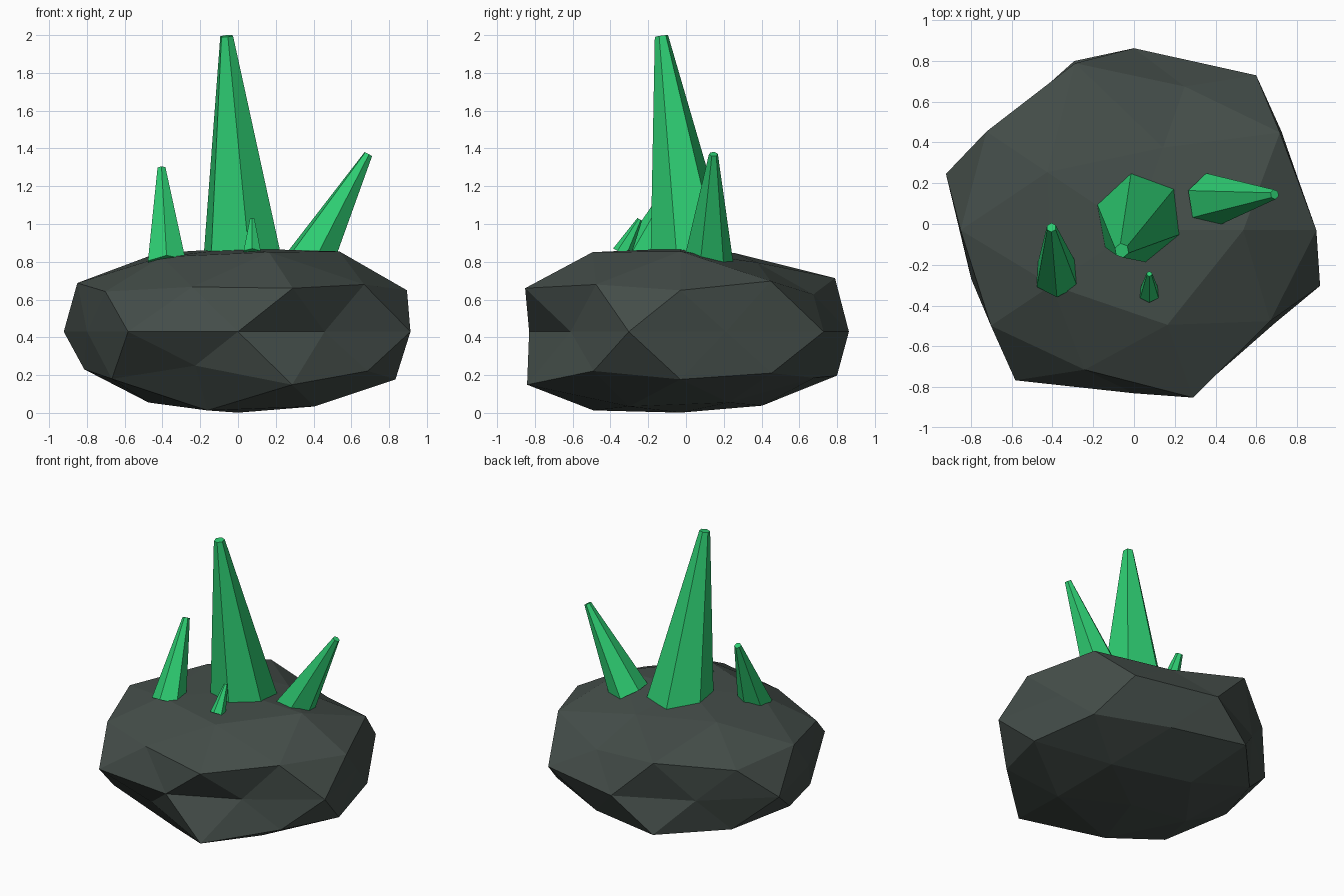
import bpy, bmesh, math
from mathutils import Vector, Matrix

cube = bpy.data.objects.get("Cube")
if cube:
    bpy.data.objects.remove(cube, do_unlink=True)


def make_material(name, rgb):
    mat = bpy.data.materials.new(name)
    mat.use_nodes = True
    mat.diffuse_color = (*rgb, 1)
    mat.node_tree.nodes["Principled BSDF"].inputs["Base Color"].default_value = (*rgb, 1)
    return mat


def add_object(name, bm, mat):
    mesh = bpy.data.meshes.new(name)
    bm.to_mesh(mesh)
    bm.free()
    mesh.materials.append(mat)
    obj = bpy.data.objects.new(name, mesh)
    bpy.context.collection.objects.link(obj)
    return obj


stone = make_material("dark stone", (.058, .075, .067))
crystal_green = make_material("crystal green", (.027, .61, .168))

# Rock: a squashed icosphere whose rings of vertices are pushed in and out.
# Ring key is ten times the height on the unit sphere; factors run counterclockwise from +x.
bulges = {
    10: [.9],
    9: [1.02, .88, 1, .95, 1.01],
    5: [1.04, 1.1, 1, .92, .97],
    4: [1, .9, 1, .97, 1.05],
    0: [.85, 1.02, .97, .86, .97, .84, .99, .87, .78, .96],
    -4: [1, 1.06, .91, .82, .95],
    -5: [.98, .95, .95, .97, 1.09],
    -9: [.9, .94, .9, 1, .95],
    -10: [.875],
}
rock_centre = Vector((0, -.03, .43))
rock_size = Vector((1, .92, .49))


def turn(v):
    return (math.atan2(v.co.y, v.co.x) + .1) % math.tau


bm = bmesh.new()
bmesh.ops.create_icosphere(bm, subdivisions=2, radius=1)
rings = {}
for v in bm.verts:
    rings.setdefault(round(v.co.z * 10), []).append(v)
for key, ring in rings.items():
    for v, bulge in zip(sorted(ring, key=turn), bulges[key]):
        v.co = rock_centre + v.co * rock_size * bulge
add_object("rock", bm, stone)


# Crystals: six-sided tapered shards, leaning, with the roots sunk into the rock.
def add_crystal(name, base, tip, base_radius, tip_radius, phase, sink=.12):
    base, tip = Vector(base), Vector(tip)
    root = base - (tip - base) * sink
    root_radius = base_radius + (base_radius - tip_radius) * sink
    axis = tip - root
    lean = Vector((0, 0, 1)).rotation_difference(axis).to_matrix().to_4x4()
    place = Matrix.Translation((root + tip) / 2) @ lean @ Matrix.Rotation(math.radians(phase), 4, "Z")
    bm = bmesh.new()
    bmesh.ops.create_cone(bm, cap_ends=True, segments=6, radius1=root_radius,
                          radius2=tip_radius, depth=axis.length, matrix=place)
    add_object(name, bm, crystal_green)


add_crystal("main_crystal", (.02, .02, .87), (-.06, -.13, 1.995), .212, .036, 10)
add_crystal("left_crystal", (.41, .12, .86), (.69, .145, 1.37), .122, .024, 10)
add_crystal("right_crystal", (-.38, -.23, .84), (-.405, -.017, 1.295), .105, .024, 0)
add_crystal("small_crystal", (.075, -.33, .865), (.075, -.245, 1.025), .048, .014, 0)
